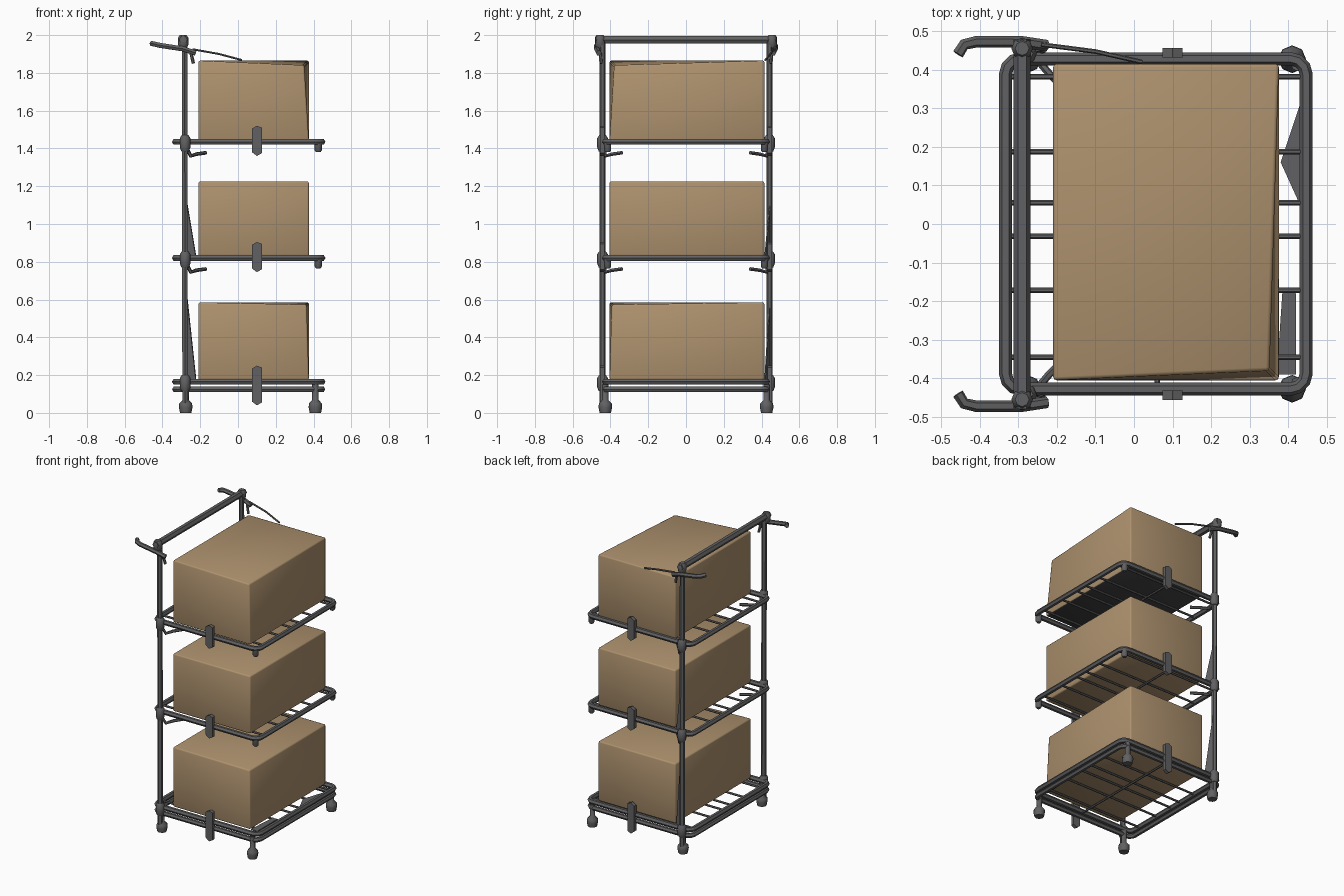
import bpy, bmesh, math
from mathutils import Vector

if "Cube" in bpy.data.objects:
    bpy.data.objects.remove(bpy.data.objects["Cube"])


def material(name, rgb):
    m = bpy.data.materials.new(name)
    m.diffuse_color = (*rgb, 1)
    m.use_nodes = True
    m.node_tree.nodes["Principled BSDF"].inputs["Base Color"].default_value = m.diffuse_color
    return m


STEEL = material("steel_grey", (0.12, 0.12, 0.125))
CARD = material("cardboard_brown", (0.42, 0.285, 0.155))
DARK = material("dark_underside", (0.055, 0.055, 0.06))


def finish(obj, mats, smooth=True):
    for m in mats:
        obj.data.materials.append(m)
    if smooth:
        bpy.ops.object.select_all(action='DESELECT')
        bpy.context.view_layer.objects.active = obj
        obj.select_set(True)
        bpy.ops.object.shade_smooth_by_angle(angle=math.radians(50))
    return obj


def mesh_object(name, bm, mats, smooth=True):
    me = bpy.data.meshes.new(name)
    bmesh.ops.recalc_face_normals(bm, faces=bm.faces)
    bm.to_mesh(me)
    bm.free()
    obj = bpy.data.objects.new(name, me)
    bpy.context.collection.objects.link(obj)
    return finish(obj, mats, smooth)


def tube(name, points, r, cyclic=False):
    cu = bpy.data.curves.new(name, 'CURVE')
    cu.dimensions = '3D'
    cu.bevel_depth = r
    cu.bevel_resolution = 1
    cu.use_fill_caps = True
    sp = cu.splines.new('POLY')
    sp.points.add(len(points) - 1)
    for p, co in zip(sp.points, points):
        p.co = (*co, 1)
    sp.use_cyclic_u = cyclic
    obj = bpy.data.objects.new(name, cu)
    bpy.context.collection.objects.link(obj)
    bpy.ops.object.select_all(action='DESELECT')
    bpy.context.view_layer.objects.active = obj
    obj.select_set(True)
    bpy.ops.object.convert(target='MESH')
    return finish(bpy.context.object, [STEEL])


def ring(name, x0, x1, y, z, r, corner=0.04):
    pts = []
    for cx, cy, a0 in ((x1 - corner, y - corner, 0), (x0 + corner, y - corner, 90),
                       (x0 + corner, -y + corner, 180), (x1 - corner, -y + corner, 270)):
        for i in range(4):
            a = math.radians(a0 + 30 * i)
            pts.append((cx + corner * math.cos(a), cy + corner * math.sin(a), z))
    return tube(name, pts, r, True)


def lathe(name, x, y, profile, sides=8):
    bm = bmesh.new()
    loops = [[bm.verts.new((x + r * math.cos(2 * math.pi * i / sides),
                            y + r * math.sin(2 * math.pi * i / sides), z))
              for i in range(sides)] for r, z in profile]
    for a, b in zip(loops, loops[1:]):
        for i in range(sides):
            j = (i + 1) % sides
            bm.faces.new((a[i], a[j], b[j], b[i]))
    bm.faces.new(loops[0])
    bm.faces.new(loops[-1])
    return mesh_object(name, bm, [STEEL])


def fin(name, pts, thick):
    # thin sheet-metal plate from an outline, given a thickness vector
    bm = bmesh.new()
    face = bm.faces.new([bm.verts.new(p) for p in pts])
    new = bmesh.ops.extrude_face_region(bm, geom=[face])["geom"]
    bmesh.ops.translate(bm, vec=Vector(thick),
                        verts=[g for g in new if isinstance(g, bmesh.types.BMVert)])
    if len(bm.faces) == len(pts) + 1:
        bm.faces.new([v for v in bm.verts][:len(pts)])
    return mesh_object(name, bm, [STEEL], False)


def carton(name, z0, z1, dark=False, dent=0.0):
    bm = bmesh.new()
    bmesh.ops.create_cube(bm, size=1)
    for v in bm.verts:
        corner = v.co.x > 0 and v.co.y < 0 and v.co.z > 0
        v.co = (0.083 + v.co.x * 0.585, 0.005 + v.co.y * 0.82,
                (z0 + z1) / 2 + v.co.z * (z1 - z0))
        if corner:
            v.co += Vector((-dent, dent, -dent))
    bmesh.ops.bevel(bm, geom=bm.edges[:], offset=0.009, segments=2, profile=0.5,
                    affect='EDGES')
    bm.normal_update()
    if dark:
        for f in bm.faces:
            if f.normal.z < -0.9:
                f.material_index = 1
    return mesh_object(name, bm, [CARD, DARK] if dark else [CARD])


SHELVES = (0.165, 0.82, 1.435)
PX, PY = -0.28, 0.442

# cartons
carton("carton_bottom", 0.175, 0.585, dent=0.012)
carton("carton_middle", 0.83, 1.225)
carton("carton_top", 1.44, 1.865, dark=True, dent=0.025)

# push bar
tube("push_bar", [(-0.29, -0.48, 1.975), (-0.29, 0.48, 1.975)], 0.022)

for s, side in ((-1, "front"), (1, "back")):
    # uprights with top knobs, hooks and casters
    tube(side + "_post", [(PX, s * PY, 0.05), (PX - 0.003, s * PY, 1.97)], 0.017)
    lathe(side + "_post_knob", -0.29, s * 0.455,
          [(0.018, 1.93), (0.028, 1.95), (0.028, 1.985), (0.018, 2.0)])
    tube(side + "_hook", [(-0.225, s * 0.462, 1.905), (-0.29, s * 0.472, 1.927),
                          (-0.41, s * 0.472, 1.945), (-0.44, s * 0.465, 1.952),
                          (-0.456, s * 0.44, 1.955)], 0.015)
    tube(side + "_hook_tab", [(-0.25, s * 0.455, 1.91), (-0.236, s * 0.45, 1.85)], 0.009)
    for cx, end in ((-0.277, "left"), (0.41, "right")):
        lathe(f"{side}_{end}_caster", cx, s * 0.427,
              [(0.03, 0.0), (0.036, 0.03), (0.034, 0.05), (0.017, 0.068), (0.017, 0.15)])

    for n, z in enumerate(SHELVES):
        # post collar, corner foot, brace hook
        lathe(f"{side}_collar_{n}", PX, s * PY,
              [(0.02, z - 0.05), (0.028, z - 0.03), (0.028, z + 0.02), (0.018, z + 0.035)])
        if n:
            lathe(f"{side}_corner_clamp_{n}", 0.425, s * 0.415,
                  [(0.012, z - 0.055), (0.019, z - 0.045), (0.019, z)])
            tube(f"{side}_brace_{n}", [(PX, s * PY, z - 0.015), (-0.25, s * 0.425, z - 0.075),
                                       (-0.22, s * 0.39, z - 0.065),
                                       (-0.17, s * 0.34, z - 0.058)], 0.010)
        # hanging side clip
        lo, hi = (0.04, 0.25) if n == 0 else (z - 0.075, z + 0.085)
        w = 0.026
        fin(f"{side}_clip_{n}",
            [(0.10 - w, s * 0.432, lo + 0.02), (0.10, s * 0.432, lo),
             (0.10 + w, s * 0.432, lo + 0.015), (0.10 + w, s * 0.432, hi - 0.01),
             (0.10, s * 0.432, hi), (0.10 - w, s * 0.432, hi - 0.015)], (0, s * 0.024, 0))

# shelf frames and wire decks
for n, z in enumerate(SHELVES):
    ring(f"shelf_frame_{n}", -0.333, 0.446, 0.428, z, 0.017)
    for i, y in enumerate((-0.345, -0.172, -0.032, 0.055, 0.187, 0.382)):
        tube(f"shelf_wire_{n}_{i}", [(-0.33, y, z - 0.003), (0.44, y, z - 0.003)], 0.007)
    tube(f"shelf_cross_wire_{n}", [(0.06, -0.42, z - 0.008), (0.06, 0.42, z - 0.008)], 0.007)

# lower base frame
ring("base_frame", -0.333, 0.446, 0.428, 0.125, 0.016)

# loose details: gussets on the back post, deck plates, tie wire
for n, (lo, hi) in enumerate(((0.18, 0.6), (0.83, 1.1))):
    fin(f"post_gusset_{n}", [(-0.27, 0.44, lo), (-0.225, 0.415, lo), (-0.27, 0.44, hi)],
        (0.004, 0.006, 0))
fin("deck_plate_right", [(0.37, -0.39, 0.165), (0.42, -0.39, 0.165), (0.42, -0.18, 0.165),
                         (0.385, -0.17, 0.165)], (0, 0, 0.006))
fin("deck_plate_corner", [(0.38, 0.16, 0.165), (0.43, 0.05, 0.165), (0.43, 0.31, 0.165)],
    (0, 0, 0.006))
tube("tie_wire", [(-0.24, 0.465, 1.925), (-0.1, 0.447, 1.9), (0.02, 0.42, 1.868)], 0.006)
